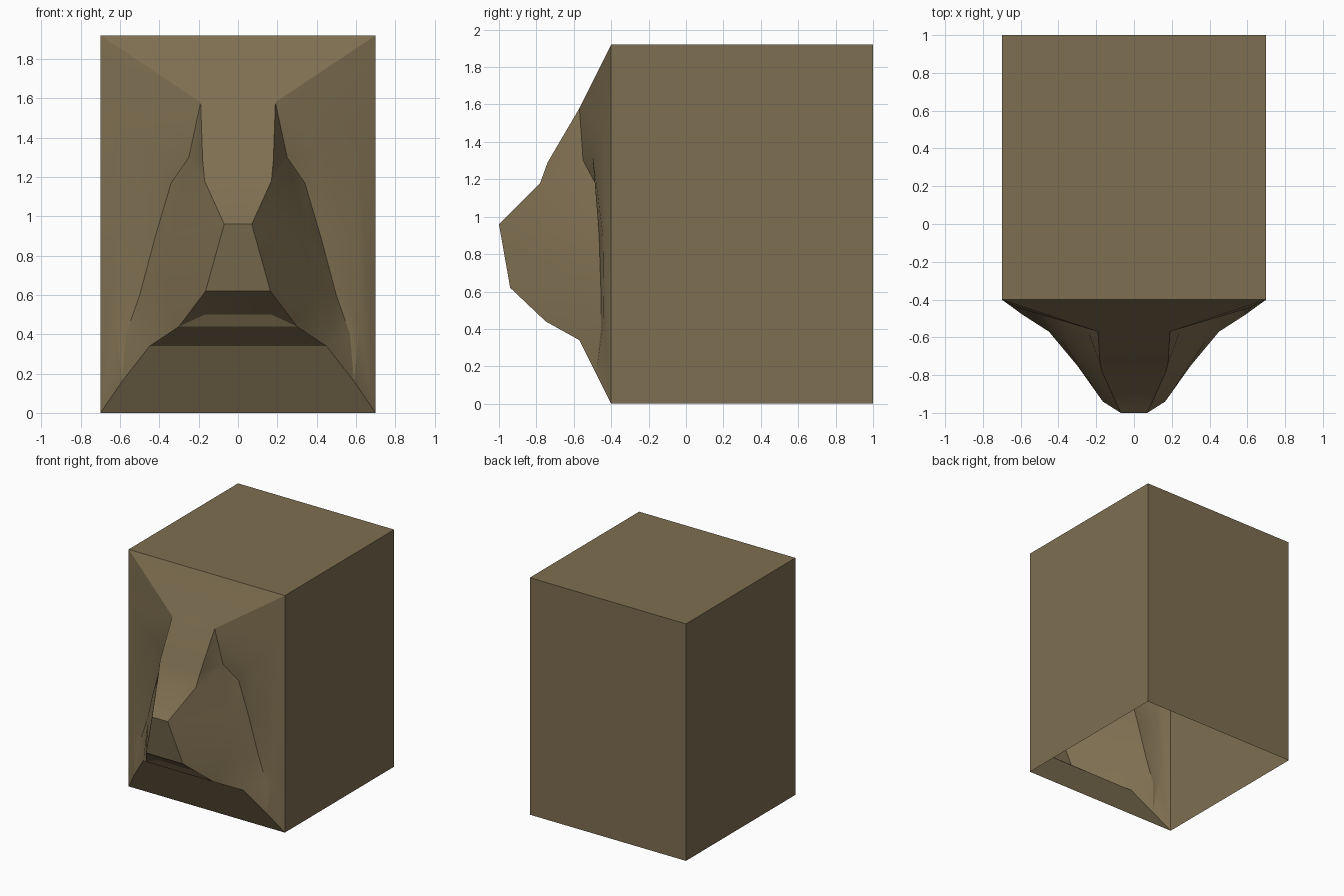
import bpy, bmesh

if "Cube" in bpy.data.objects:
    bpy.data.objects.remove(bpy.data.objects["Cube"])

brown = bpy.data.materials.new("brown")
brown.diffuse_color = (0.21, 0.158, 0.082, 1)
brown.use_nodes = True
brown.node_tree.nodes["Principled BSDF"].inputs["Base Color"].default_value = brown.diffuse_color


def make_object(name, bm):
    mesh = bpy.data.meshes.new(name)
    bm.to_mesh(mesh)
    bm.free()
    mesh.materials.append(brown)
    obj = bpy.data.objects.new(name, mesh)
    bpy.context.collection.objects.link(obj)
    return obj


# Hollow box: open towards the front relief and at the bottom
bm = bmesh.new()
bmesh.ops.create_cube(bm, size=1)
for v in bm.verts:
    v.co = (v.co.x * 1.4, v.co.y * 1.4 + 0.3, v.co.z * 1.92 + 0.96)
openings = [f for f in bm.faces if f.normal.y < -0.5 or f.normal.z < -0.5]
bmesh.ops.delete(bm, geom=openings, context='FACES_ONLY')
make_object("box", bm)

# Front relief, right half: main profile from forehead to chin (x, y, z)
profile = {
    "T": (0.70, -0.40, 1.92), "A": (0.19, -0.57, 1.58), "H": (0.18, -0.74, 1.29),
    "B": (0.17, -0.78, 1.18), "C": (0.07, -1.00, 0.96), "D": (0.165, -0.94, 0.62),
    "M": (0.17, -0.78, 0.50), "E": (0.30, -0.75, 0.44), "F": (0.45, -0.57, 0.34),
    "K": (0.70, -0.40, 0.00),
}
# Brow, eye corner, cheek and outer rim
side = {
    "N": (0.25, -0.55, 1.30), "P": (0.42, -0.50, 1.33), "Q": (0.34, -0.48, 1.17),
    "V": (0.35, -0.60, 0.90), "W": (0.38, -0.62, 0.65), "R": (0.42, -0.465, 0.90),
    "S": (0.50, -0.455, 0.60), "U": (0.57, -0.455, 0.40), "G": (0.59, -0.48, 0.16),
    "1": (0.61, -0.445, 1.45), "2": (0.61, -0.445, 0.90), "3": (0.62, -0.44, 0.45),
}
bm = bmesh.new()
verts = {k: bm.verts.new(p) for k, p in {**profile, **side}.items()}
centre = {k: bm.verts.new((0, p[1], p[2])) for k, p in profile.items()}

# Central strip: forehead, nose, mouth and chin
names = list(profile)
for a, b in zip(names, names[1:]):
    edge = [verts["F"], verts["G"], verts["K"]] if b == "K" else [verts[a], verts[b]]
    bm.faces.new([centre[a]] + edge + [centre[b]])

# Side surfaces: temple, eye, cheek and rim
for f in ("DEM TA1 AP1 ANP AHN HBN NQP NBVQ QVR CVB CDWV VWSR DEW EFW WFS FUS FGU "
          "1P2 PQR2 RS32 SU3 UG3 T123K GK3").split():
    bm.faces.new([verts[k] for k in f])
bmesh.ops.recalc_face_normals(bm, faces=bm.faces[:])
if sum(f.normal.y * f.calc_area() for f in bm.faces) > 0:
    bmesh.ops.reverse_faces(bm, faces=bm.faces[:])

# Mirror to the left half
relief = make_object("face_relief", bm)
mirror = relief.modifiers.new("mirror", 'MIRROR')
mirror.use_axis[0] = True
mirror.use_clip = True
bpy.context.view_layer.objects.active = relief
relief.select_set(True)
bpy.ops.object.modifier_apply(modifier="mirror")
bpy.ops.object.shade_smooth_by_angle(angle=0.45)
